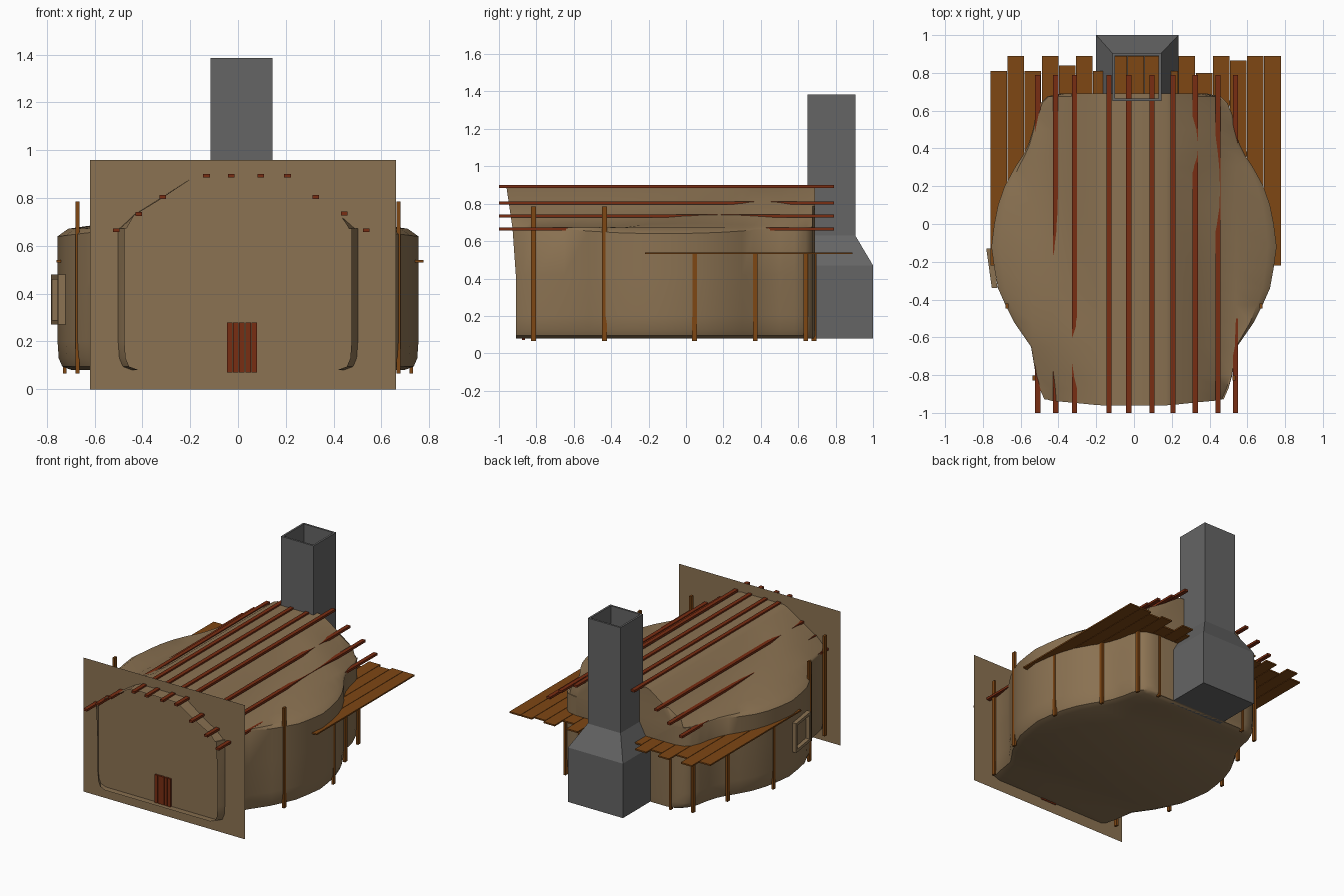
import bpy, bmesh, math

if "Cube" in bpy.data.objects:
    bpy.data.objects.remove(bpy.data.objects["Cube"])

def material(name, rgb):
    m = bpy.data.materials.new(name)
    m.diffuse_color = (*rgb, 1)
    m.use_nodes = True
    m.node_tree.nodes["Principled BSDF"].inputs["Base Color"].default_value = m.diffuse_color
    return m

PLASTER = material("plaster", (0.26, 0.17, 0.085))
OAK = material("oak", (0.21, 0.063, 0.007))
REDWOOD = material("redwood", (0.19, 0.026, 0.006))
STONE = material("stone", (0.13, 0.13, 0.13))

def make(name, verts, faces, mat, recalc=True):
    me = bpy.data.meshes.new(name)
    me.from_pydata(verts, [], faces)
    if recalc:
        bm = bmesh.new()
        bm.from_mesh(me)
        bmesh.ops.recalc_face_normals(bm, faces=bm.faces)
        bm.to_mesh(me)
        bm.free()
    me.materials.append(mat)
    ob = bpy.data.objects.new(name, me)
    bpy.context.collection.objects.link(ob)
    return ob

def box(name, x0, x1, y0, y1, z0, z1, mat):
    v = [(x, y, z) for z in (z0, z1) for x, y in ((x0, y0), (x1, y0), (x1, y1), (x0, y1))]
    f = [(3, 2, 1, 0), (4, 5, 6, 7)] + [(i, (i + 1) % 4, (i + 1) % 4 + 4, i + 4) for i in range(4)]
    return make(name, v, f, mat)

# Hall shell: half widths along y, lofted from cross-sections
stations = [(-.91, .475), (-.87, .50), (-.8, .52), (-.65, .545), (-.52, .635), (-.43, .68),
            (-.34, .72), (-.23, .74), (-.12, .755), (0, .74), (.1, .72), (.2, .685), (.3, .63),
            (.36, .59), (.42, .56), (.5, .535), (.58, .52), (.64, .495), (.675, .46), (.69, .39)]

def bump(y, c, s):
    return math.exp(-((y - c) / s) ** 2)

def half_section(y, w, side):
    # the roof swells further back on the right and further forward on the left
    c = (.42, .21, 0) if side > 0 else (-.68, -.46, -.22)
    wide = min(1, max(0, (w - .5) / .25))
    return [(w - .06, .08), (w - .02, .095), (w - .005, .13), (w, .2), (w, .42),
            (w, .67 - .03 * wide),
            (min(.9 * w + .06, w) - .03 * wide, .672),
            (min(.54, w - .01), .655 + .04 * bump(y, c[2], .45) + .015 * (1 - wide)),
            (min(.435, w - .02), .72 + .035 * bump(y, c[1], .36)),
            (.33, .785 + .035 * bump(y, c[0], .17)),
            (.2, .878), (.17, .89)]

def section(y, w):
    right = [(x, z) for x, z in half_section(y, w, 1)]
    left = [(-x, z) for x, z in half_section(y, w, -1)]
    return right + left[::-1]

verts, faces = [], []
for i, (y, w) in enumerate(stations):
    for x, z in section(y, w):
        flare = max(0, z - .55) / .34 * .05 if i == 0 else 0
        verts.append((x, y - flare, z))
n = len(section(0, .7))
for i in range(len(stations) - 1):
    for k in range(n):
        a, b = i * n + k, i * n + (k + 1) % n
        faces.append((a, b, b + n, a + n))
faces.append(tuple(range(len(verts) - n, len(verts))))
shell = make("hall_shell", verts, faces, PLASTER)
bpy.context.view_layer.objects.active = shell
shell.select_set(True)
bpy.ops.object.shade_smooth_by_angle(angle=math.radians(40))

# Front wall sheet
make("front_wall", [(-.62, -.865, 0), (.66, -.865, 0), (.66, -.865, .96), (-.62, -.865, .96)],
     [(0, 1, 2, 3)], PLASTER, False)

# Door planks
for i in range(5):
    x = -.046 + i * .0255
    box("door_plank", x, x + .023, -.878, -.86, .07, .28, REDWOOD)

# Roof beams
for x, z in [(-.51, .665), (-.415, .733), (-.315, .805), (-.132, .893), (-.028, .893),
             (.095, .893), (.207, .893), (.325, .805), (.445, .735), (.537, .665)]:
    box("roof_beam", x - .014, x + .014, -1, .79, z - .008, z + .008, REDWOOD)

# Loft floor planks, U-shaped with a ragged back edge
backs = [.81, .89, .81, .89, .84, .89, .81, .89, .89, .89, .81, .89, .80, .89, .865, .89, .89]
pitch = 1.54 / 17
for i, back in enumerate(backs):
    x = -.76 + i * pitch
    front = -.22 if i < 3 or i > 13 else .25
    box("loft_plank", x, x + pitch - .003, front, back, .53, .54, OAK)

# Posts on both sides
for x, y, top in [(.53, -.815, .785), (.672, -.435, .785), (.725, .045, .53),
                  (.59, .37, .53), (.505, .64, .53), (.36, .685, .53)]:
    for s in (-1, 1):
        box("post", s * x - .008, s * x + .008, y - .013, y + .013, .067, top, OAK)

# Window panel on the left side: four frame bars along the tilted wall
def bar(y0, y1, z0, z1):
    px = lambda y: -.782 + (-.13 - y) * .14
    v = [(px(y) + d, y, z) for d in (0, .03) for y, z in ((y0, z0), (y1, z0), (y1, z1), (y0, z1))]
    f = [(0, 1, 2, 3), (7, 6, 5, 4)] + [(i, (i + 1) % 4, (i + 1) % 4 + 4, i + 4) for i in range(4)]
    make("window_frame", v, f, PLASTER)

bar(-.34, -.13, .27, .29)
bar(-.34, -.13, .46, .48)
bar(-.34, -.32, .29, .46)
bar(-.15, -.13, .29, .46)

# Hollow chimney with hearth, shoulder and flue
def ring(x0, x1, y0, y1, z):
    return [(x0, y0, z), (x1, y0, z), (x1, y1, z), (x0, y1, z)]

t = .014
rings = [ring(-.2, .235, .65, 1, .08), ring(-.2, .235, .65, 1, .47),
         ring(-.115, .145, .65, .905, .63), ring(-.115, .145, .65, .905, 1.385),
         ring(-.115 + t, .145 - t, .65 + t, .905 - t, 1.385),
         ring(-.115 + t, .145 - t, .65 + t, .905 - t, .63),
         ring(-.2 + t, .235 - t, .65 + t, 1 - t, .46),
         ring(-.2 + t, .235 - t, .65 + t, 1 - t, .095)]
cv = [p for r in rings for p in r]
cf = [(i * 4 + k, i * 4 + (k + 1) % 4, i * 4 + 4 + (k + 1) % 4, i * 4 + 4 + k)
      for i in range(len(rings) - 1) for k in range(4)]
cf += [(3, 2, 1, 0), (28, 29, 30, 31)]
make("chimney", cv, cf, STONE)
